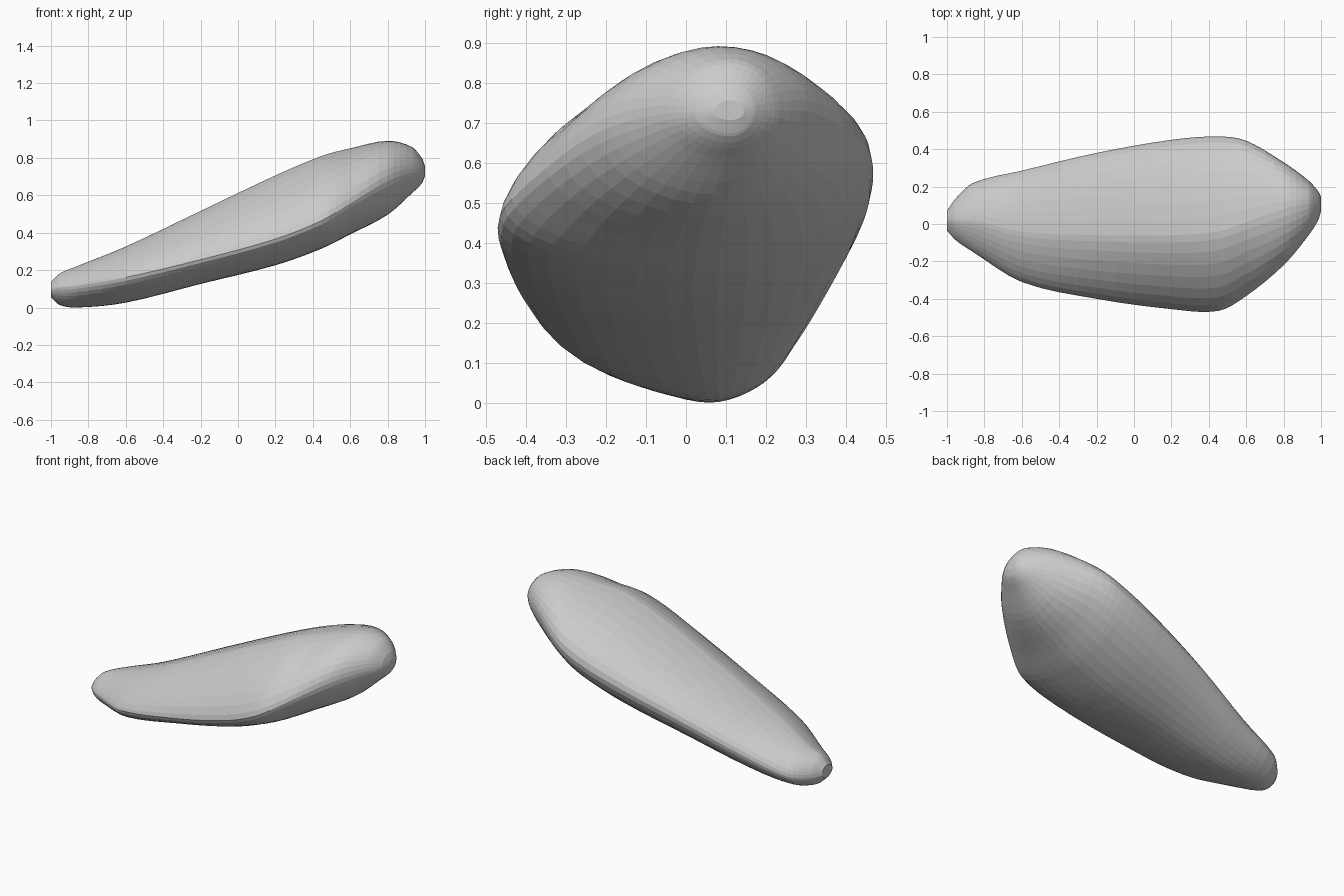
import bpy, bmesh, math

if "Cube" in bpy.data.objects:
    bpy.data.objects.remove(bpy.data.objects["Cube"])

# Cross-sections along x: (x, front rim y,z, back rim y,z, ridge y,z, keel y,z)
STATIONS = [
    (-1.00, -.035, .10, .07, .09, .02, .14, .02, .06),
    (-.955, -.085, .11, .135, .09, .02, .185, .04, .018),
    (-.86, -.15, .12, .22, .105, .02, .225, .06, .004),
    (-.60, -.31, .165, .285, .19, -.04, .33, .05, .03),
    (-.20, -.40, .26, .38, .35, -.06, .52, .03, .13),
    (.20, -.455, .37, .45, .49, -.06, .71, .02, .23),
    (.45, -.465, .47, .468, .58, -.04, .815, .02, .32),
    (.60, -.385, .56, .445, .65, .01, .855, .03, .395),
    (.80, -.22, .68, .33, .725, .08, .895, .06, .50),
    (.93, -.065, .725, .235, .735, .11, .862, .10, .615),
    (.985, .02, .73, .175, .735, .11, .80, .11, .67),
    (1.00, .07, .73, .145, .73, .11, .76, .11, .71),
]
SUB, QUAD = 4, 9


def slope(i, k):
    # Tangent with respect to x at station i
    a, b = STATIONS[max(i - 1, 0)], STATIONS[min(i + 1, len(STATIONS) - 1)]
    return (b[k] - a[k]) / (b[0] - a[0])


def blend(i, t):
    # Hermite interpolation between stations i and i+1
    p, q = STATIONS[i], STATIONS[i + 1]
    h = q[0] - p[0]
    out = [p[0] + h * t]
    for k in range(1, 9):
        out.append((2*t**3 - 3*t**2 + 1) * p[k] + (t**3 - 2*t**2 + t) * h * slope(i, k)
                   + (3*t**2 - 2*t**3) * q[k] + (t**3 - t**2) * h * slope(i + 1, k))
    return out


def quarter(side, pole, power):
    # Rounded curve from a rim point to the ridge or keel
    pts = []
    for j in range(QUAD + 1):
        a = j / QUAD * math.pi / 2
        c = max(math.cos(a), 0) ** (2 / power)
        s = math.sin(a) ** (2 / power)
        pts.append((pole[0] + (side[0] - pole[0]) * c, side[1] + (pole[1] - side[1]) * s))
    return pts


def section(p):
    x, front, back, ridge, keel = p[0], p[1:3], p[3:5], p[5:7], p[7:9]
    # Sections become rounder towards the raised nose
    nose = min(max((x - .6) / .3, 0), 1)
    top_f, top_b, low = 1.5 + .4 * nose, 1.9 + .1 * nose, 1.75 + .2 * nose
    ring = quarter(front, ridge, top_f)[:-1]
    ring += quarter(back, ridge, top_b)[:0:-1]
    ring += quarter(back, keel, low)[:-1]
    ring += quarter(front, keel, low)[:0:-1]
    return [(x, y, z) for y, z in ring]


# Tilted stone slab, lofted through the sections
bm = bmesh.new()
rows = [blend(i, s / SUB) for i in range(len(STATIONS) - 1) for s in range(SUB)]
rows.append(list(STATIONS[-1]))
rings = [[bm.verts.new(c) for c in section(r)] for r in rows]
n = len(rings[0])
for a, b in zip(rings, rings[1:]):
    for j in range(n):
        k = (j + 1) % n
        bm.faces.new((a[j], a[k], b[k], b[j]))
bm.faces.new(rings[0])
bm.faces.new(rings[-1])
bmesh.ops.recalc_face_normals(bm, faces=bm.faces)
low = min(v.co.z for v in bm.verts)
for v in bm.verts:
    v.co.z -= low
mesh = bpy.data.meshes.new("stone_slab")
bm.to_mesh(mesh)
bm.free()
stone = bpy.data.objects.new("stone_slab", mesh)
bpy.context.collection.objects.link(stone)
